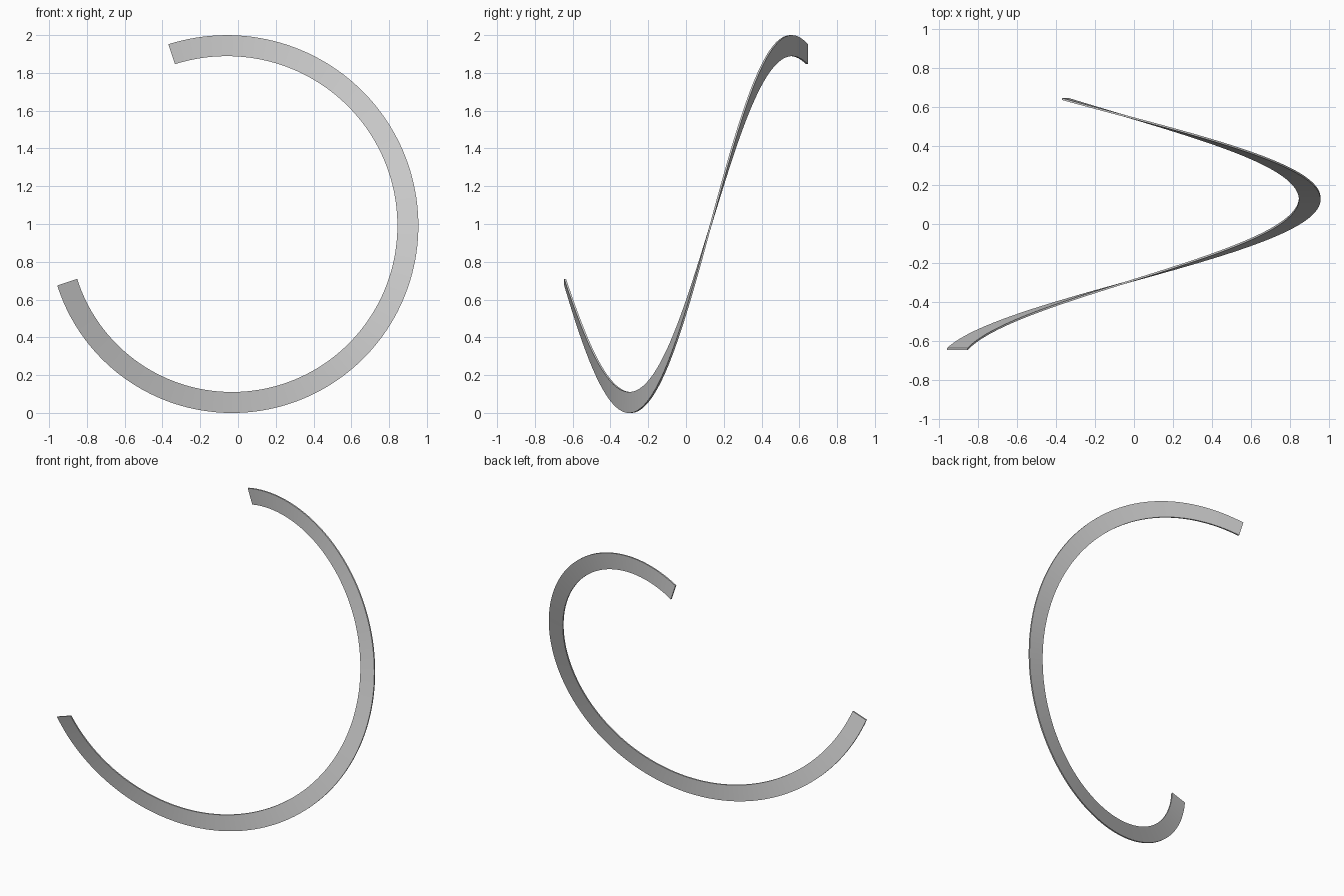
import bpy, bmesh
from math import sin, cos, radians

cube = bpy.data.objects.get("Cube")
if cube:
    bpy.data.objects.remove(cube, do_unlink=True)

# Plain grey material
grey = bpy.data.materials.new("light_grey")
grey.use_nodes = True
colour = (0.6, 0.6, 0.6, 1)
grey.diffuse_color = colour
grey.node_tree.nodes["Principled BSDF"].inputs["Base Color"].default_value = colour

# Ribbon dimensions: a three-quarter helical turn that widens slightly
STEPS = 128
START, SWEEP = radians(198.4), radians(270)
CENTRE_X, CENTRE_Z = -0.045, 0.978
RADIUS, GROWTH = 0.961, 0.065
WIDTH, THICKNESS = 0.111, 0.01
HALF_DEPTH = 0.64


def section(bm, t):
    """Rectangular cross-section at fraction t along the ribbon."""
    angle = START + SWEEP * t
    outer = RADIUS + GROWTH * t
    y = HALF_DEPTH * (2 * t - 1)
    h = THICKNESS / 2
    corners = ((outer, -h), (outer, h), (outer - WIDTH, h), (outer - WIDTH, -h))
    return [bm.verts.new((CENTRE_X + r * cos(angle), y + dy, CENTRE_Z + r * sin(angle)))
            for r, dy in corners]


# Sweep the section along the helix and cap both ends
bm = bmesh.new()
rings = [section(bm, i / STEPS) for i in range(STEPS + 1)]
for a, b in zip(rings, rings[1:]):
    for k in range(4):
        n = (k + 1) % 4
        bm.faces.new((a[k], a[n], b[n], b[k]))
bm.faces.new(rings[0])
bm.faces.new(rings[-1])
bmesh.ops.recalc_face_normals(bm, faces=bm.faces)

mesh = bpy.data.meshes.new("spiral_ribbon")
bm.to_mesh(mesh)
bm.free()
mesh.materials.append(grey)
ribbon = bpy.data.objects.new("spiral_ribbon", mesh)
bpy.context.collection.objects.link(ribbon)

# Smooth along the sweep, crisp at the edges
bpy.ops.object.select_all(action='DESELECT')
ribbon.select_set(True)
bpy.context.view_layer.objects.active = ribbon
bpy.ops.object.shade_smooth_by_angle(angle=radians(30))
